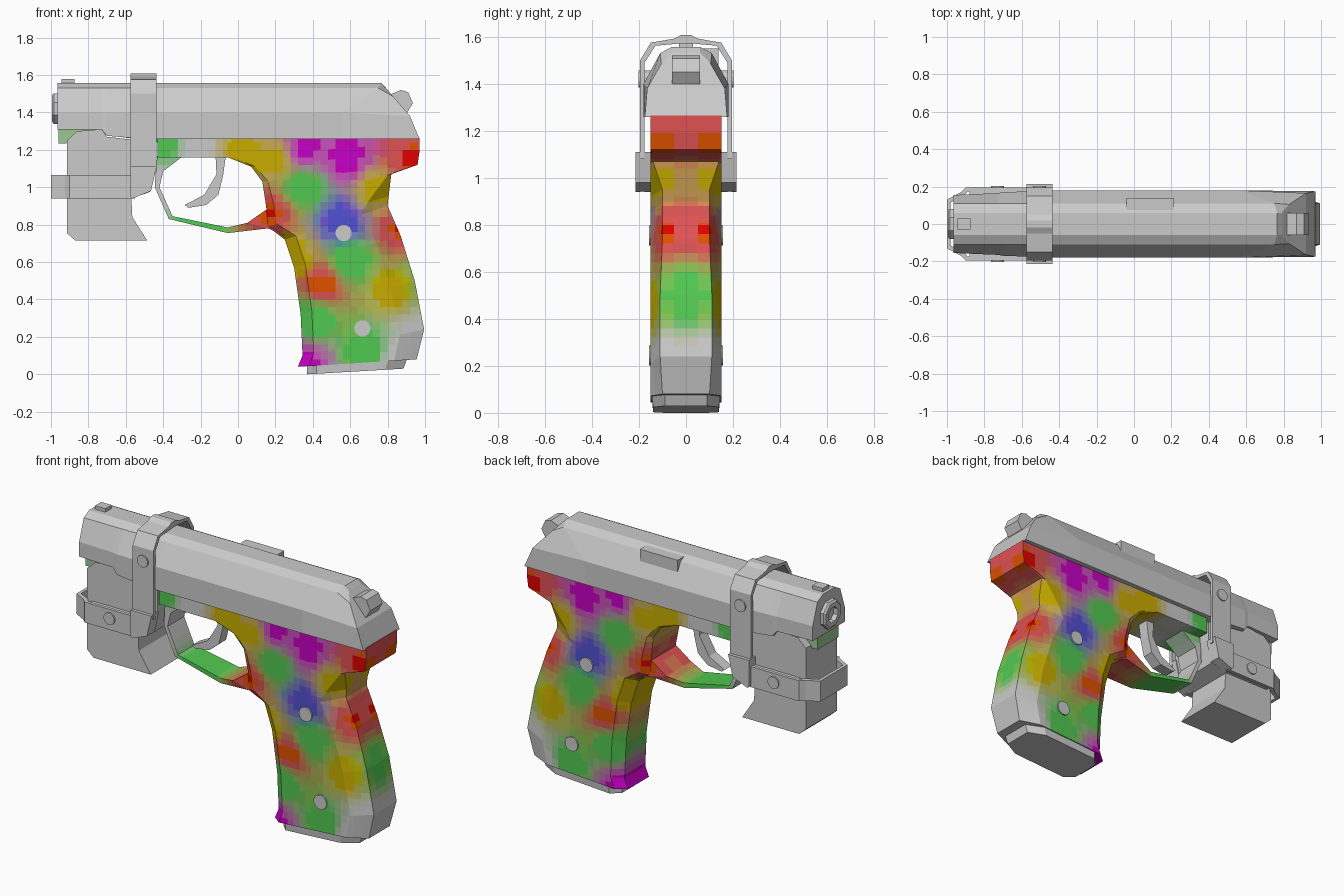
import bpy, bmesh, math
from mathutils import Vector

if "Cube" in bpy.data.objects:
    bpy.data.objects.remove(bpy.data.objects["Cube"])


def finish(name, bm):
    bmesh.ops.recalc_face_normals(bm, faces=bm.faces[:])
    me = bpy.data.meshes.new(name)
    bm.to_mesh(me)
    bm.free()
    ob = bpy.data.objects.new(name, me)
    bpy.context.collection.objects.link(ob)
    return ob


def loft(name, sections):
    """Skin half-sections (points with y > 0), mirrored over y = 0."""
    bm = bmesh.new()
    rings = []
    for sec in sections:
        left = [bm.verts.new(p) for p in sec]
        right = [bm.verts.new((x, -y, z)) for x, y, z in sec]
        rings.append(left + right[::-1])
    n = len(rings[0])
    for a, b in zip(rings, rings[1:]):
        for i in range(n):
            j = (i + 1) % n
            bm.faces.new((a[i], a[j], b[j], b[i]))
    for r in (rings[0], rings[-1]):
        for i in range(n // 2 - 1):
            bm.faces.new((r[i], r[i + 1], r[n - 2 - i], r[n - 1 - i]))
    return finish(name, bm)


def prism(name, pts, lo, hi, axis='y'):
    """Extrude a 2D outline along one axis."""
    put = {'x': lambda a, b, c: (c, a, b), 'y': lambda a, b, c: (a, c, b),
           'z': lambda a, b, c: (a, b, c)}[axis]
    bm = bmesh.new()
    f = bm.faces.new([bm.verts.new(put(a, b, lo)) for a, b in pts])
    ext = bmesh.ops.extrude_face_region(bm, geom=[f])['geom']
    bmesh.ops.translate(bm, vec=put(0, 0, hi - lo),
                        verts=[v for v in ext if isinstance(v, bmesh.types.BMVert)])
    return finish(name, bm)


def box(name, x0, x1, y0, y1, z0, z1):
    return prism(name, [(x0, z0), (x1, z0), (x1, z1), (x0, z1)], y0, y1)


def ngon(cx, cz, r, n):
    return [(cx + r * math.cos((i + .5) * math.tau / n),
             cz + r * math.sin((i + .5) * math.tau / n)) for i in range(n)]


# Colour anchors for the patchy frame: x, |y|, z, colour
G, Y, M, R, B, N = ((.05, .62, .05), (.58, .45, .02), (.62, .02, .55),
                    (.75, .04, .04), (.1, .08, .7), (.62, .62, .62))
ANCHORS = [(-.40, .15, 1.22, G), (-.22, .15, 1.2, N), (0, .15, 1.17, Y), (.2, .15, 1.15, Y),
           (.35, .15, 1.2, M), (.58, .15, 1.15, M), (.92, .15, 1.15, R), (.35, .15, 1.0, G),
           (.17, .15, .86, R), (.55, .15, .82, B), (.74, .15, .98, Y), (.87, .1, .78, R),
           (.29, .12, .64, Y), (.6, .15, .6, G), (.45, .15, .48, R), (.83, .15, .45, Y),
           (.4, .15, .3, G), (.7, .15, .12, G), (.35, .1, .06, M), (.96, .08, .2, N),
           (.95, 0, .5, G), (-.42, .08, 1.0, N), (-.22, .08, .8, G), (.85, .15, .08, N)]
mats = {}


def paint(ob):
    """Cut the part into small cells and colour each from the nearby anchors."""
    bm = bmesh.new()
    bm.from_mesh(ob.data)
    cuts = [(k * .04 - 1, 0) for k in range(51)] + [(k * .04, 2) for k in range(33)]
    cuts += [(-.05, 1), (0, 1), (.05, 1)]
    for d, ax in cuts:
        no = Vector((0, 0, 0))
        no[ax] = 1
        bmesh.ops.bisect_plane(bm, geom=bm.verts[:] + bm.edges[:] + bm.faces[:],
                               plane_co=no * d, plane_no=no)
    slots = {}
    for f in bm.faces:
        c = f.calc_center_median()
        p = Vector((c.x, abs(c.y), c.z))
        total, col = 0, Vector((0, 0, 0))
        for x, y, z, rgb in ANCHORS:
            w = 1 / ((p - Vector((x, y, z))).length_squared + .001) ** 2
            total += w
            col += w * Vector(rgb)
        key = tuple(round(v / total * 12) for v in col)
        if key not in mats:
            mats[key] = bpy.data.materials.new("frame_tint")
            mats[key].diffuse_color = (*(v / 12 for v in key), 1)
        if key not in slots:
            slots[key] = len(slots)
            ob.data.materials.append(mats[key])
        f.material_index = slots[key]
    bm.to_mesh(ob.data)
    bm.free()


def grip_section(xf, zf, xb, zb, cf, cb, yf, yb, w=.15):
    zx = lambda x: zf + (zb - zf) * (x - xf) / (xb - xf)
    return [(xf, yf, zf), (xf + cf, w, zx(xf + cf)), (xb - cb, w, zx(xb - cb)), (xb, yb, zb)]


# Grip and rear frame, chamfered front and back
paint(loft("grip_frame", [grip_section(*s) for s in (
    (.32, .04, .955, .08, .06, .12, .10, .10),
    (.345, .10, .995, .24, .06, .13, .10, .11),
    (.335, .32, .945, .50, .06, .13, .10, .11),
    (.30, .57, .87, .74, .06, .13, .10, .10),
    (.25, .72, .80, .90, .06, .14, .10, .10),
    (.16, .79, .805, .95, .05, .11, .12, .10),
    (.15, .90, .82, 1.07, .04, .02, .12, .14),
    (.13, 1.03, .96, 1.12, .03, .01, .13, .15),
    (.07, 1.11, .97, 1.19, .02, .01, .14, .15),
    (-.055, 1.16, .97, 1.24, .02, .01, .15, .15),
    (-.055, 1.265, .97, 1.265, .02, .01, .15, .15))]))
# Forward rail of the frame
paint(box("frame_rail", -.43, -.05, -.15, .15, 1.16, 1.265))
# Trigger guard ribbon
paint(loft("trigger_guard", [[(xo, y, zo), (xi, y, zi)] for xo, zo, xi, zi, y in (
    (-.43, 1.18, -.29, 1.17, .08), (-.44, 1.10, -.40, 1.085, .08), (-.445, 1.0, -.42, 1.0, .08),
    (-.37, .83, -.35, .845, .08), (-.055, .755, -.055, .785, .09),
    (.16, .78, .05, .81, .12), (.25, .74, .15, .88, .12))]))
# Frame nose below the muzzle
paint(prism("frame_nose", [(-.96, 1.33), (-.96, 1.235), (-.92, 1.235), (-.85, 1.27), (-.7, 1.28),
                           (-.43, 1.24), (-.43, 1.3)], -.10, .10))
# Trigger and base plate
prism("trigger", [(-.12, 1.17), (-.115, 1.07), (-.18, .96), (-.285, .905), (-.265, .89),
                  (-.17, .905), (-.105, .96), (-.08, 1.06), (-.065, 1.17)], -.035, .035)
loft("base_plate", [grip_section(.37, 0, .885, .03, .05, .1, .09, .09, .14),
                    grip_section(.37, .06, .905, .085, .05, .1, .09, .09, .145)])


# Slide with faceted roof and sloped rear
def slide_section(x, w, zb):
    return [(x, w, zb), (x, w, 1.40), (x, .11, 1.53), (x, .06, 1.557)]


loft("slide", [slide_section(-.965, .155, 1.31), slide_section(-.73, .165, 1.31),
               slide_section(-.70, .17, 1.275), slide_section(-.55, .175, 1.262),
               slide_section(-.43, .178, 1.258),
               [(.56, .18, 1.258), (.56, .18, 1.40), (.75, .11, 1.53), (.765, .06, 1.557)],
               [(.97, .175, 1.258), (.92, .165, 1.38), (.83, .105, 1.485), (.79, .06, 1.532)]])
box("ejection_port", -.04, .215, .065, .138, 1.45, 1.549)
box("front_sight", -.945, -.875, -.03, .03, 1.54, 1.578)
prism("hammer", [(.80, 1.49), (.87, 1.52), (.91, 1.508), (.935, 1.45), (.905, 1.40), (.84, 1.42)],
      -.06, .06)
# Hollow muzzle tube
bm = bmesh.new()
tube = [(-.94, .088), (-.985, .088), (-.995, .075), (-.995, .048), (-.90, .045)]
rings = [[bm.verts.new((x, y, z)) for y, z in ngon(0, 1.42, r, 8)] for x, r in tube]
for a, b in zip(rings, rings[1:]):
    for i in range(8):
        bm.faces.new((a[i], a[i - 1], b[i - 1], b[i]))
bm.faces.new(rings[-1])
bm.faces.new(rings[0][::-1])
finish("muzzle", bm)

# Lamp body slung under the muzzle
prism("lamp_body", [(-.915, 1.25), (-.86, 1.30), (-.73, 1.31), (-.70, 1.27), (-.44, 1.24),
                    (-.44, 1.12), (-.47, .975), (-.57, .94), (-.565, .84), (-.485, .715),
                    (-.87, .715), (-.915, .755)], -.15, .15)
# Strap arching over the slide, with its thicker lower arms
outer = [(.195, 1.08), (.195, 1.50), (.15, 1.575), (.05, 1.592), (.02, 1.608)]
inner = [(.02, 1.572), (.13, 1.562), (.176, 1.49), (.176, 1.08)]
mir = lambda pts: [(-a, b) for a, b in reversed(pts)]
prism("strap", outer + mir(outer) + mir(inner) + inner, -.575, -.435, 'x')
for s in (-1, 1):
    prism("strap_arm", [(-.575, 1.11), (-.435, 1.11), (-.465, .98), (-.565, .94), (-.575, .95)],
          s * .14, s * .215)
# Band round the lamp
rim = [(-.55, .195), (-.90, .195), (-.925, .17), (-1.0, .13)]
rim_in = [(-.98, .115), (-.91, .15), (-.89, .175), (-.55, .175)]
flip = lambda pts: [(a, -b) for a, b in reversed(pts)]
prism("lamp_band", rim + flip(rim) + flip(rim_in) + rim_in, .94, 1.065, 'z')
for s in (-1, 1):
    box("band_pad", -.88, -.56, s * .14, s * .18, .945, 1.06)
    # Round screw heads
    for x, z, r, y in ((-.505, 1.42, .037, .203), (-.73, 1.01, .037, .203),
                       (.565, .755, .044, .158), (.665, .245, .044, .158)):
        prism("screw", ngon(x, z, r, 12), s * (y - .06), s * y)

for m in bpy.data.materials:
    if m.users and not m.is_grease_pencil:
        m.use_nodes = True
        m.node_tree.nodes["Principled BSDF"].inputs["Base Color"].default_value = m.diffuse_color
